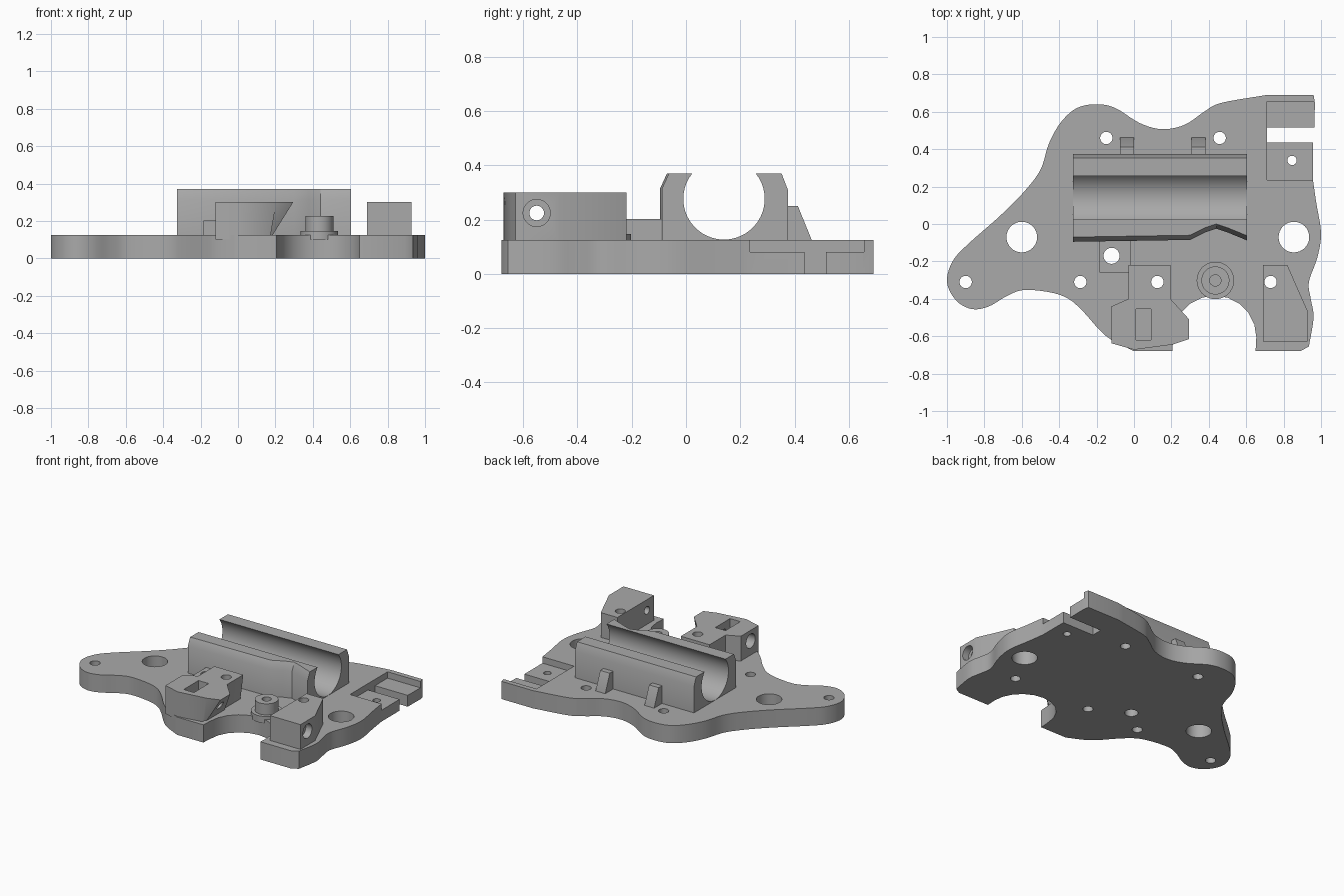
import bpy
import bmesh
import math
from mathutils import Vector, Matrix

cube = bpy.data.objects.get("Cube")
if cube:
    bpy.data.objects.remove(cube, do_unlink=True)

grey = bpy.data.materials.new("plain grey plastic")
grey.use_nodes = True
grey.diffuse_color = (0.4, 0.4, 0.4, 1)
grey.node_tree.nodes["Principled BSDF"].inputs["Base Color"].default_value = grey.diffuse_color

DECK = 0.125     # top of the plate
SUNK = 0.1       # parts start a little inside the plate
BLOCK = 0.3      # top of the belt blocks


def loft(name, sections):
    """Solid through matching closed rings of 3D points."""
    bm = bmesh.new()
    rings = [[bm.verts.new(p) for p in ring] for ring in sections]
    count = len(rings[0])
    bm.faces.new(rings[0])
    bm.faces.new(rings[-1])
    for a, b in zip(rings, rings[1:]):
        for i in range(count):
            j = (i + 1) % count
            bm.faces.new((a[i], a[j], b[j], b[i]))
    bmesh.ops.recalc_face_normals(bm, faces=bm.faces)
    mesh = bpy.data.meshes.new(name)
    bm.to_mesh(mesh)
    bm.free()
    mesh.materials.append(grey)
    obj = bpy.data.objects.new(name, mesh)
    bpy.context.collection.objects.link(obj)
    return obj


def prism(name, outline, low, high):
    return loft(name, [[(x, y, z) for x, y in outline] for z in (low, high)])


def box(name, x0, x1, y0, y1, low, high):
    return prism(name, [(x0, y0), (x1, y0), (x1, y1), (x0, y1)], low, high)


def circle(x, y, radius, sides=32):
    turn = math.tau / sides
    return [(x + radius * math.cos(i * turn), y + radius * math.sin(i * turn))
            for i in range(sides)]


def rod_x(y, z, radius, x0, x1):
    """Cylinder lying along x."""
    return loft("cutter", [[(x, a, b) for a, b in circle(y, z, radius)] for x in (x0, x1)])


def cut(target, cutters):
    bpy.context.view_layer.objects.active = target
    for cutter in cutters:
        cutter.hide_render = True
        mod = target.modifiers.new("cut", "BOOLEAN")
        mod.operation = "DIFFERENCE"
        mod.solver = "EXACT"
        mod.object = cutter
        bpy.ops.object.modifier_apply(modifier=mod.name)


def smooth_run(points, steps=5):
    """Flowing curve through the points, sharp at both ends."""
    pts = [Vector(p) for p in points]
    pts = [2 * pts[0] - pts[1]] + pts + [2 * pts[-1] - pts[-2]]
    out = []
    for a, b, c, d in zip(pts, pts[1:], pts[2:], pts[3:]):
        for k in range(steps):
            t = k / steps
            out.append(b + (c - a) * t / 2 + (2 * a - 5 * b + 4 * c - d) * t * t / 2
                       + (3 * b - a - 3 * c + d) * t ** 3 / 2)
    return [tuple(p) for p in out]


# Carriage plate: smooth runs meeting at corners
left_run = [(0, -.68), (-.12, -.62), (-.19, -.56), (-.27, -.47), (-.35, -.4), (-.45, -.365),
            (-.59, -.353), (-.68, -.385), (-.775, -.44), (-.865, -.455), (-.95, -.41),
            (-1, -.31), (-.97, -.2), (-.89, -.11), (-.72, .04), (-.59, .17), (-.5, .29),
            (-.455, .43), (-.39, .545), (-.305, .62), (-.2, .64), (-.1, .62), (.03, .54),
            (.15, .507), (.27, .53), (.375, .6), (.465, .647), (.71, .69)]
right_run = [(.957, .235), (.975, .11), (1, -.05), (.98, -.18), (.935, -.31),
             (.945, -.4), (.96, -.5), (.935, -.655)]
bay_run = [(.65, -.68)] + [(.432 + .222 * math.cos(a), -.605 + .222 * math.sin(a))
                           for a in (math.pi * i / 10 for i in range(11))]
outline = (smooth_run(left_run) + [(.71, .69), (.96, .69), (.967, .65), (.965, .515),
           (.957, .437)] + smooth_run(right_run) + [(.935, -.655), (.89, -.68)]
           + bay_run + [(.205, -.68)])
plate = prism("carriage_plate", outline, 0, DECK)

# Screw holes, shared by every part they pass through
small = .033
hole_specs = [(-.6, -.07, .082), (.855, -.07, .082), (-.9, -.31, small), (-.287, -.31, small),
              (.125, -.31, small), (.73, -.31, small), (-.148, .46, small),
              (.458, .46, small), (-.12, -.17, .043), (.845, .34, .025)]
holes = [prism("cutter", circle(x, y, r), -1, 1) for x, y, r in hole_specs]
clamp_hole, anchor_hole, post_hole = holes[4], holes[5], holes[8]

# Side pocket and its through slot, open to the edge
pocket = box("cutter", .71, 1.2, .235, .655, .08, 1)
slot = box("cutter", .71, 1.2, .437, .515, -1, 1)
boss_hole = prism("cutter", circle(.435, -.302, .03), .06, 1)
cut(plate, holes + [pocket, slot, boss_hole])

# Bearing cradle: open round channel, front wall relieved near the boss
bore_y, bore_z, bore_r, rim = .14, .276, .15, .37
half = math.acos((rim - bore_z) / bore_r)
angles = [half + (math.tau - 2 * half) * i / 32 for i in range(33)]
bore = [(bore_y - bore_r * math.sin(a), bore_z + bore_r * math.cos(a)) for a in angles]


def cradle_section(x, relief):
    front = [(-.095 + relief, SUNK), (-.095 + relief, .315), (-.07 + relief, rim)]
    back = [(.352, rim), (.375, .31), (.375, SUNK)]
    return [(x, y, z) for y, z in front + bore + back]


cradle = loft("bearing_cradle", [cradle_section(x, r) for x, r in
              ((-.325, 0), (.3, .01), (.38, .05), (.44, .07), (.5, .05), (.605, .007))])

# Wedge ribs behind the cradle
for i, x in enumerate((-.075, .307)):
    side = [(.36, SUNK), (.36, .25), (.412, .25), (.463, DECK), (.463, SUNK)]
    loft(f"cradle_rib_{i + 1}", [[(px, y, z) for y, z in side] for px in (x, x + .075)])

# Low post beside the front clamp
post = box("screw_post", -.185, -.02, -.26, -.08, SUNK, .202)
cut(post, [post_hole])

# Belt tension screw line, with wider outer ends
tension_y, tension_z = -.55, .224
screw = rod_x(tension_y, tension_z, .027, -1, 2)
left_sink = rod_x(tension_y, tension_z, .05, -1, -.03)
right_sink = rod_x(tension_y, tension_z, .05, .88, 2)

# Front belt clamp, undercut beside the bay
top = [(-.03, -.22), (.195, -.22), (.195, -.4), (.295, -.51), (.295, -.615),
       (.205, -.645), (0, -.672), (-.12, -.638), (-.12, -.44), (-.03, -.4)]
clamp = loft("front_belt_clamp", [[(min(x, limit), y, z) for x, y in top]
             for z, limit in ((SUNK, .17), (BLOCK, .295))])
nut_slot = box("cutter", .01, .09, -.62, -.455, .16, 1)
cut(clamp, [clamp_hole, nut_slot, screw, left_sink])

# Side belt anchor
anchor = prism("side_belt_anchor", [(.69, -.22), (.82, -.22), (.928, -.465), (.928, -.628),
               (.69, -.628)], SUNK, BLOCK)
cut(anchor, [anchor_hole, screw, right_sink])

# Idler boss on a thin collar
for name, radius, height in (("boss_collar", .1, .147), ("idler_boss", .075, .225)):
    boss = prism(name, circle(.435, -.302, radius, 40), SUNK, height)
    cut(boss, [boss_hole])

# Remove the cutters and shade curved faces smoothly
for obj in list(bpy.data.objects):
    if obj.name.startswith("cutter"):
        bpy.data.objects.remove(obj, do_unlink=True)
bpy.ops.object.select_all(action="DESELECT")
for obj in bpy.context.collection.objects:
    if obj.type == "MESH":
        obj.select_set(True)
        bpy.context.view_layer.objects.active = obj
bpy.ops.object.shade_smooth_by_angle(angle=math.radians(30))
